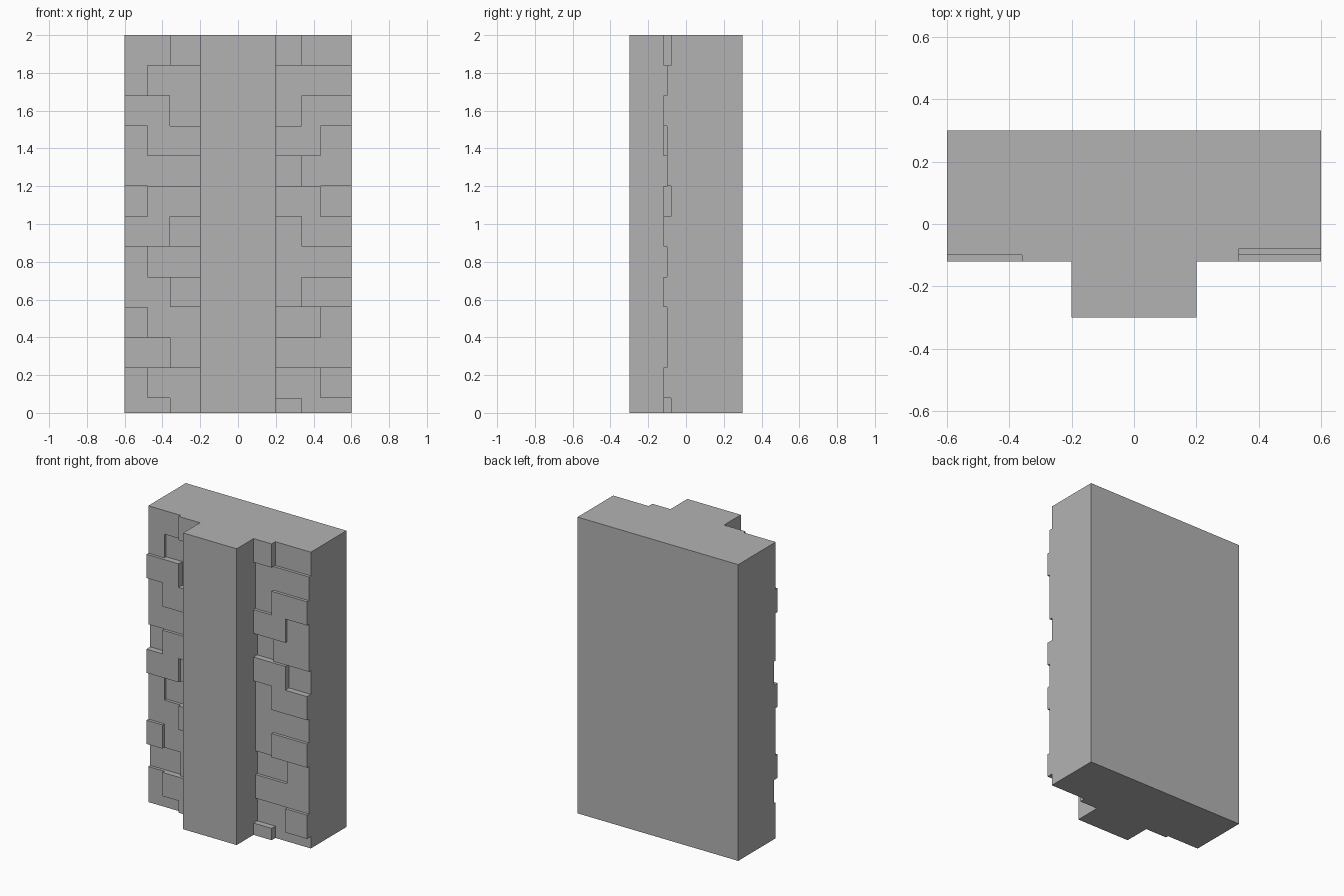
import bpy
import bmesh

cube = bpy.data.objects.get("Cube")
if cube:
    bpy.data.objects.remove(cube, do_unlink=True)

# Single plain stone colour
stone = bpy.data.materials.new("grey_stone")
stone.use_nodes = True
GREY = (0.45, 0.45, 0.45, 1)
stone.diffuse_color = GREY
stone.node_tree.nodes["Principled BSDF"].inputs["Base Color"].default_value = GREY

HALF_W, PILLAR, BACK, BASE, HEIGHT = 0.6, 0.2, 0.3, -0.08, 2.0
COURSE, STEP = 0.16, 0.02


def add_box(bm, x0, x1, y0, y1, z0, z1):
    verts = bmesh.ops.create_cube(bm, size=1)["verts"]
    for v in verts:
        v.co.x = x1 if v.co.x > 0 else x0
        v.co.y = y1 if v.co.y > 0 else y0
        v.co.z = z1 if v.co.z > 0 else z0


def finish(bm, name):
    bmesh.ops.recalc_face_normals(bm, faces=bm.faces)
    mesh = bpy.data.meshes.new(name)
    bm.to_mesh(mesh)
    bm.free()
    mesh.materials.append(stone)
    bpy.context.collection.objects.link(bpy.data.objects.new(name, mesh))


def box_object(name, *bounds):
    bm = bmesh.new()
    add_box(bm, *bounds)
    finish(bm, name)


# Relief per course from the ground up: inner brick, outer brick (in steps)
LEFT = "20 02 11 01 12 11 12 20 01 21 12 11 20"
RIGHT = "21 21 10 12 21 01 12 20 11 21 02 01 21"


def brick_face(name, side, relief, joints):
    bm = bmesh.new()
    for row, (inner, outer) in enumerate(relief.split()):
        z1 = COURSE * (row + 0.5)
        z0 = max(0, z1 - COURSE)
        joint = joints[row % 2]
        for a, b, level in ((PILLAR, joint, int(inner)), (joint, HALF_W, int(outer))):
            if level:
                x0, x1 = sorted((side * a, side * b))
                add_box(bm, x0, x1, BASE - STEP * level, BASE, z0, z1)
    finish(bm, name)


# Wall slab, projecting pilaster, and staggered brick relief on both sides
box_object("wall_core", -HALF_W, HALF_W, BASE, BACK, 0, HEIGHT)
box_object("pilaster", -PILLAR, PILLAR, -0.3, BASE, 0, HEIGHT)
brick_face("left_bricks", 1, LEFT, (0.335, 0.437))
brick_face("right_bricks", -1, RIGHT, (0.36, 0.48))
